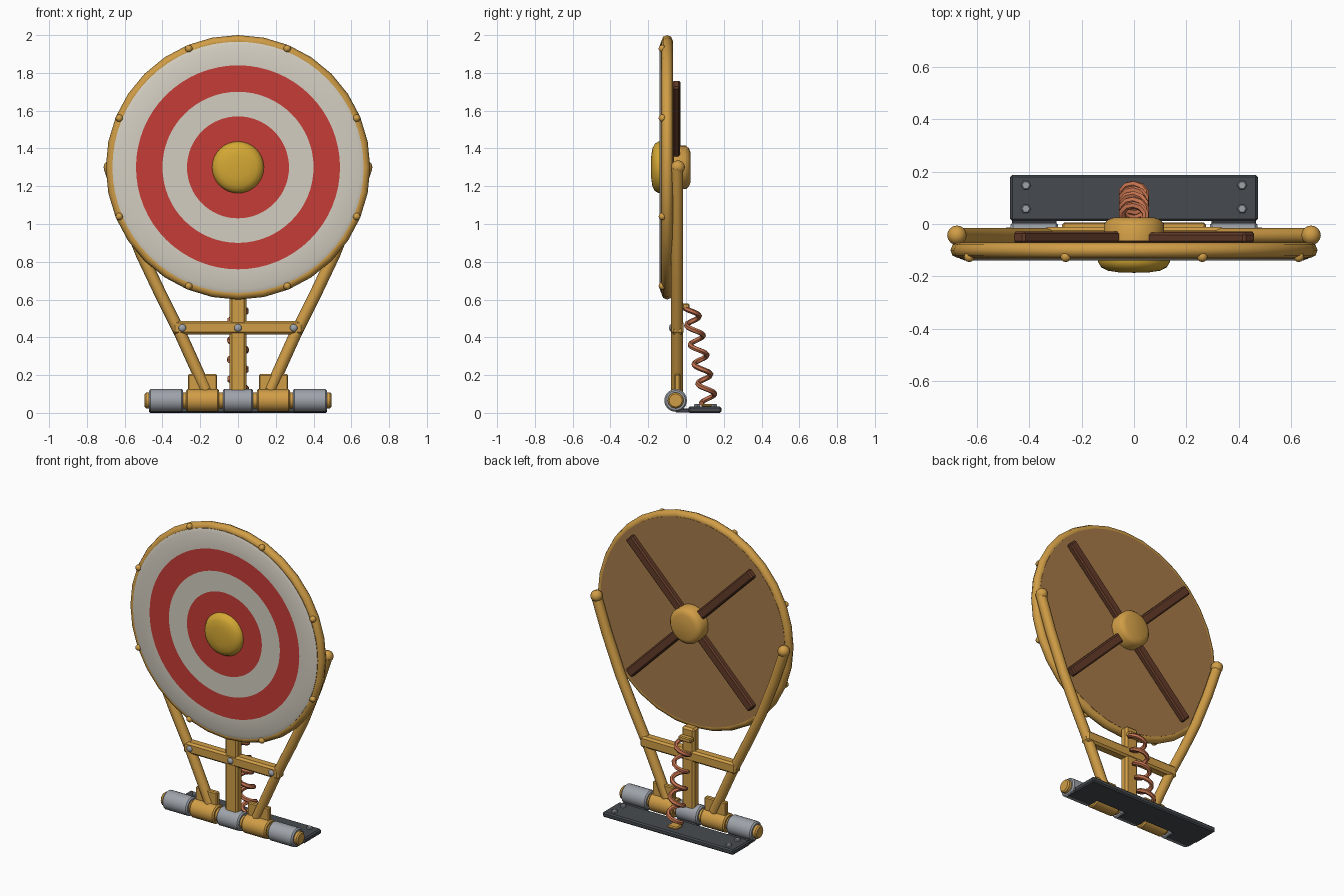
import bpy, bmesh, math
from mathutils import Matrix, Vector

if "Cube" in bpy.data.objects:
    bpy.data.objects.remove(bpy.data.objects["Cube"])


def material(name, r, g, b):
    m = bpy.data.materials.new(name)
    lin = [((c / 255 + 0.055) / 1.055) ** 2.4 for c in (r, g, b)]
    m.diffuse_color = (*lin, 1)
    m.use_nodes = True
    m.node_tree.nodes["Principled BSDF"].inputs["Base Color"].default_value = m.diffuse_color
    return m


GOLD = material("brass_frame", 208, 157, 70)
YELLOW = material("bullseye_yellow", 212, 168, 52)
WHITE = material("off_white_paint", 212, 206, 193)
RED = material("red_paint", 198, 60, 54)
WOOD = material("tan_wood", 166, 122, 73)
BROWN = material("dark_wood", 98, 59, 40)
STEEL = material("steel", 158, 163, 170)
IRON = material("dark_iron", 70, 75, 80)
COPPER = material("copper", 198, 116, 80)

CZ = 1.30                                   # target centre height
FRONT = Matrix.Rotation(math.pi / 2, 4, 'X')   # local z -> -y
SIDE = Matrix.Rotation(math.pi / 2, 4, 'Y')    # local z -> +x


def finish(name, bm, mats, angle=35):
    bmesh.ops.recalc_face_normals(bm, faces=bm.faces[:])
    me = bpy.data.meshes.new(name)
    bm.to_mesh(me)
    bm.free()
    ob = bpy.data.objects.new(name, me)
    bpy.context.collection.objects.link(ob)
    for m in mats:
        me.materials.append(m)
    smooth(ob, angle)
    return ob


def smooth(ob, angle=35):
    bpy.ops.object.select_all(action='DESELECT')
    ob.select_set(True)
    bpy.context.view_layer.objects.active = ob
    bpy.ops.object.shade_smooth_by_angle(angle=math.radians(angle))


def box(name, lo, hi, mat, bevel=0.006, turn=None):
    bm = bmesh.new()
    bmesh.ops.create_cube(bm, size=1)
    lo, hi = Vector(lo), Vector(hi)
    bmesh.ops.scale(bm, vec=hi - lo, verts=bm.verts[:])
    bmesh.ops.bevel(bm, geom=bm.edges[:], offset=bevel, segments=1, affect='EDGES')
    mid = Matrix.Translation((lo + hi) / 2)
    bm.transform(mid @ turn if turn else mid)
    return finish(name, bm, [mat], 20)


def lathe(name, profile, place, mats, segs=32, rule=None, angle=35):
    """Spin (radius, height) points round local z; rule gives a material per band."""
    bm = bmesh.new()
    rings = []
    for r, h in profile:
        if r == 0:
            rings.append([bm.verts.new((0, 0, h))] * segs)
        else:
            rings.append([bm.verts.new((r * math.cos(2 * math.pi * i / segs),
                                        r * math.sin(2 * math.pi * i / segs), h))
                          for i in range(segs)])
    for k, (a, b) in enumerate(zip(rings, rings[1:])):
        for i in range(segs):
            j = (i + 1) % segs
            f = bm.faces.new(dict.fromkeys((a[i], a[j], b[j], b[i])))
            f.material_index = rule[k] if rule else 0
    bm.transform(place)
    return finish(name, bm, mats, angle)


def ball(name, pos, r, mat, squash=1.0):
    bm = bmesh.new()
    bmesh.ops.create_uvsphere(bm, u_segments=12, v_segments=8, radius=r)
    bm.transform(Matrix.Translation(pos) @ FRONT @ Matrix.Diagonal((1, 1, squash, 1)))
    return finish(name, bm, [mat], 60)


def tube(name, pts, r, mat, closed=False, res=2):
    cu = bpy.data.curves.new(name, 'CURVE')
    cu.dimensions = '3D'
    cu.bevel_depth = r
    cu.bevel_resolution = res
    cu.use_fill_caps = True
    sp = cu.splines.new('POLY')
    sp.points.add(len(pts) - 1)
    for p, co in zip(sp.points, pts):
        p.co = (*co, 1)
    sp.use_cyclic_u = closed
    cu.materials.append(mat)
    ob = bpy.data.objects.new(name, cu)
    bpy.context.collection.objects.link(ob)
    bpy.ops.object.select_all(action='DESELECT')
    ob.select_set(True)
    bpy.context.view_layer.objects.active = ob
    bpy.ops.object.convert(target='MESH')
    smooth(bpy.context.object, 50)


# Target board with painted rings and a wooden back
at = Matrix.Translation((0, 0, CZ)) @ FRONT
lathe("target_board",
      [(0, 0.07), (0.665, 0.07), (0.665, 0.132), (0.645, 0.139), (0.54, 0.14),
       (0.40, 0.14), (0.27, 0.14), (0, 0.14)],
      at, [WOOD, WHITE, RED], 64, [0, 0, 1, 1, 2, 1, 2])

# Rim hoop and its studs
ring = [2 * math.pi * i / 32 for i in range(32)]
tube("rim_hoop", [(0.67 * math.cos(a), -0.1, CZ + 0.67 * math.sin(a)) for a in ring],
     0.03, GOLD, closed=True)
for i in range(8):
    a = math.radians(22.5 + 45 * i)
    ball("rim_stud", (0.68 * math.cos(a), -0.125, CZ + 0.68 * math.sin(a)), 0.02, GOLD)

# Bullseye boss in front, hub behind
lathe("bullseye", [(0.137, 0.13), (0.137, 0.145), (0.125, 0.165), (0.1, 0.178),
                   (0.06, 0.184), (0, 0.186)], at, [YELLOW], 32, angle=50)
lathe("rear_hub", [(0.115, 0.065), (0.115, 0.0), (0.1, -0.016), (0.08, -0.024), (0, -0.025)],
      at, [GOLD], 32, angle=50)

# Crossed back braces
for s in (-1, 1):
    box("back_brace", (-0.625, -0.073, CZ - 0.03), (0.625, -0.03 + 0.002 * s, CZ + 0.03),
        BROWN, 0.009, Matrix.Rotation(s * math.pi / 4, 4, 'Y'))

# Side arms, pivot balls, foot tabs
for s in (-1, 1):
    path = [(0.68, 1.30), (0.605, 1.08), (0.51, 0.84), (0.42, 0.65), (0.31, 0.43), (0.17, 0.12)]
    tube("side_arm", [(s * x, -0.047, z) for x, z in path], 0.032, GOLD)
    ball("pivot_ball", (s * 0.675, -0.043, CZ), 0.037, GOLD)
    x0, x1 = sorted((s * 0.11, s * 0.265))
    box("foot_tab", (x0, -0.062, 0.1), (x1, -0.03, 0.205), GOLD)

# Centre post, cross beam and beam rivets
box("centre_post", (-0.045, -0.075, 0.1), (0.045, -0.015, 0.63), GOLD, 0.012)
box("cross_beam", (-0.345, -0.078, 0.415), (0.345, -0.012, 0.487), GOLD, 0.012)
for x in (-0.295, 0, 0.295):
    ball("beam_rivet", (x, -0.078, 0.45), 0.02, STEEL, 0.6)

# Hinge barrel: alternating knuckles on a pin
def barrel(name, x0, x1, r, c, mat):
    lathe(name, [(0, x0), (r - c, x0), (r, x0 + c), (r, x1 - c), (r - c, x1), (0, x1)],
          Matrix.Translation((0, -0.055, 0.066)) @ SIDE, [mat], 24)


barrel("hinge_pin", -0.495, 0.495, 0.042, 0.008, GOLD)
for x0, x1, mat in ((-0.47, -0.29, STEEL), (-0.275, -0.1, GOLD), (-0.08, 0.08, STEEL),
                    (0.1, 0.275, GOLD), (0.29, 0.47, STEEL)):
    barrel("hinge_knuckle", x0, x1, 0.06, 0.008, mat)

# Base plate, leaves under the steel knuckles, hex bolts
box("base_plate", (-0.472, 0.012, 0.0), (0.472, 0.187, 0.034), IRON, 0.008)
for x0, x1 in ((-0.465, -0.295), (-0.075, 0.075), (0.295, 0.465)):
    box("hinge_leaf", (x0, -0.055, 0.003), (x1, 0.03, 0.022), IRON, 0.003)
for x in (-0.412, 0.412):
    for y in (0.058, 0.148):
        lathe("hex_bolt", [(0.019, 0.03), (0.019, 0.042), (0.014, 0.046), (0, 0.046)],
              Matrix.Translation((x, y, 0)), [STEEL], 6)

# Return spring with its two seats
coil = []
N, TURNS = 50, 5
for i in range(N + 1):
    t = i / N
    a = 2 * math.pi * TURNS * t - math.pi / 2
    coil.append((0.047 * math.cos(a), 0.022 + 0.1 * t + 0.04 * math.sin(a), 0.565 - 0.515 * t))
tube("return_spring", coil, 0.014, COPPER, res=1)
box("spring_top_seat", (-0.045, -0.02, 0.55), (0.045, 0.018, 0.58), GOLD)
box("spring_base_seat", (-0.035, 0.085, 0.03), (0.035, 0.145, 0.048), GOLD)
